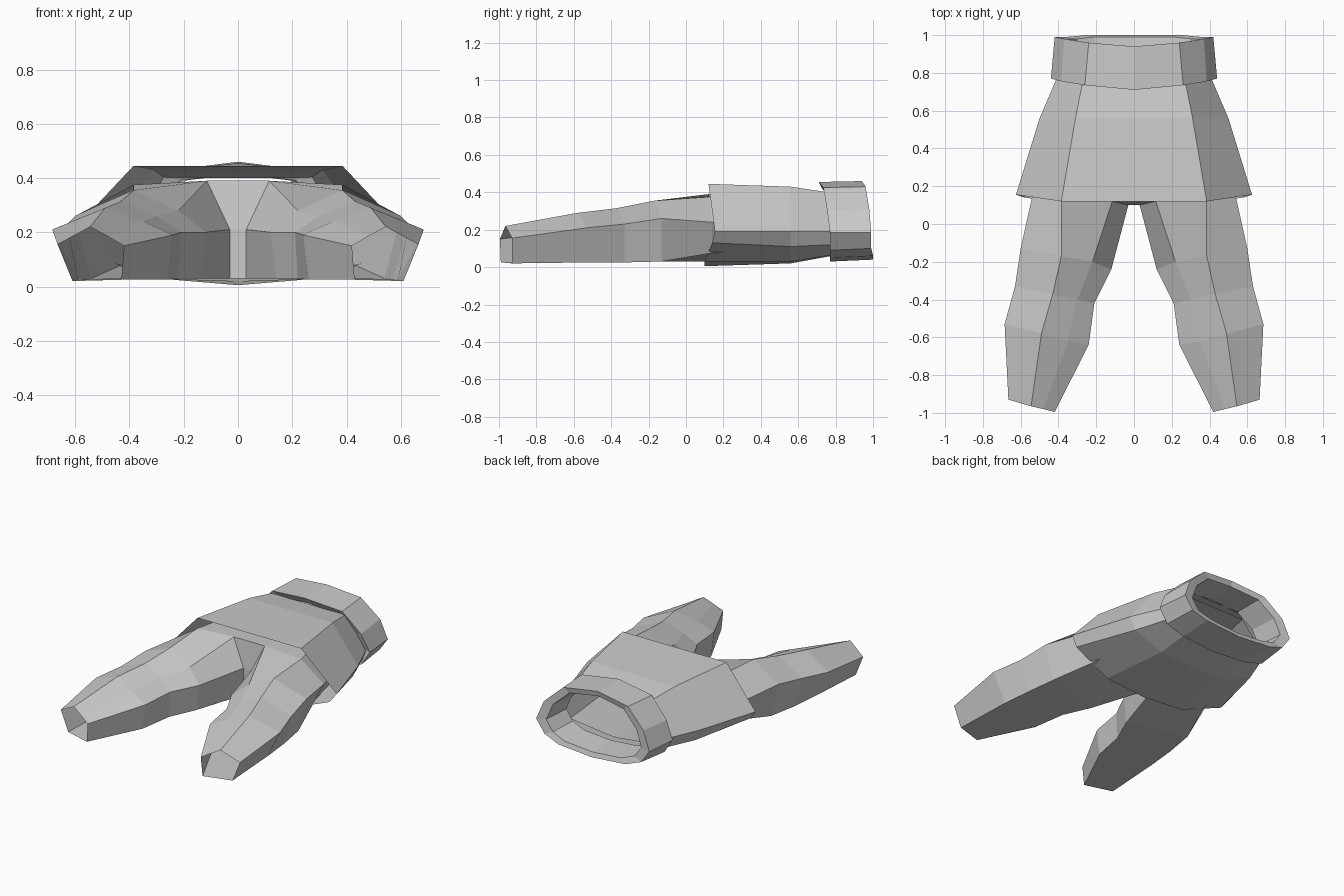
import bpy, bmesh

cube = bpy.data.objects.get("Cube")
if cube:
    bpy.data.objects.remove(cube, do_unlink=True)

cloth = bpy.data.materials.new("light grey cloth")
cloth.use_nodes = True
COLOUR = (0.6, 0.6, 0.6, 1)
cloth.diffuse_color = COLOUR
cloth.node_tree.nodes["Principled BSDF"].inputs["Base Color"].default_value = COLOUR


def loft(name, sections, closed=False):
    """Skin a row of half sections, then mirror them across x = 0."""
    bm = bmesh.new()
    rows = [[bm.verts.new(p) for p in s] for s in sections]
    n = len(rows[0])
    for a, b in zip(rows, rows[1:]):
        for i in range(n if closed else n - 1):
            j = (i + 1) % n
            bm.faces.new((a[i], a[j], b[j], b[i]))
    bm.normal_update()
    mesh = bpy.data.meshes.new(name)
    bm.to_mesh(mesh)
    bm.free()
    mesh.materials.append(cloth)
    obj = bpy.data.objects.new(name, mesh)
    bpy.context.collection.objects.link(obj)
    mirror = obj.modifiers.new("Mirror", "MIRROR")
    mirror.use_clip = True
    mirror.merge_threshold = 0.001
    return obj


def inset(section, scale, dy, centre=0.235):
    """Shrink a section towards the middle of the waist and shift it along y."""
    return [(x * scale, y + dy, centre + (z - centre) * scale) for x, y, z in section]


# Legs: inner edge, inner top, ridge, outer edge, outer sole side, inner sole side
hip = [(.03, .10, .21), (.115, .12, .39), (.385, .12, .375),
       (.54, .14, .24), (.44, .14, .075), (.03, .10, .03)]
legs = loft("legs", [
    hip,
    [(.12, -.24, .20), (.22, -.20, .28), (.385, -.17, .355),
     (.60, -.13, .26), (.54, -.13, .03), (.14, -.24, .03)],
    [(.21, -.42, .20), (.30, -.40, .26), (.43, -.37, .315),
     (.63, -.33, .23), (.57, -.33, .025), (.22, -.42, .03)],
    [(.24, -.64, .19), (.35, -.62, .24), (.49, -.58, .29),
     (.685, -.53, .21), (.59, -.53, .025), (.26, -.64, .025)],
    [(.42, -.995, .15), (.48, -.98, .185), (.545, -.965, .22),
     (.665, -.93, .155), (.61, -.93, .02), (.43, -.99, .025)],
], closed=True)

# Crotch panel bridging the legs
loft("crotch_panel", [
    [(0, .12, .39), (0, .10, .21), (0, .10, .03)],
    [hip[1], hip[0], hip[5]],
])

# Pelvis inside the skirt, from the hips to the waist
loft("pelvis", [
    [(0, .12, .39)] + hip[1:5] + [(.03, .10, .03), (0, .10, .03)],
    [(0, .74, .37), (.10, .74, .37), (.25, .74, .37), (.37, .76, .20),
     (.33, .76, .12), (.03, .76, .085), (0, .76, .085)],
])

# Skirt, wrapping from the top centre line round to the bottom centre line
loft("skirt", [
    [(0, .12, .445), (.385, .12, .445), (.625, .155, .19),
     (.58, .14, .13), (.30, .10, .03), (0, .10, .005)],
    [(0, .56, .43), (.31, .56, .43), (.50, .56, .19),
     (.46, .56, .11), (.25, .56, .03), (0, .56, .02)],
    [(0, .75, .40), (.27, .76, .40), (.41, .77, .19),
     (.38, .78, .12), (.24, .78, .065), (0, .78, .06)],
])

# Belt with turned-in rims and a hollow inside
belt_front = [(0, .71, .455), (.26, .735, .425), (.385, .755, .30), (.44, .77, .185),
              (.38, .77, .09), (.25, .77, .05), (0, .77, .03)]
belt_back = [(0, .94, .46), (.24, .96, .43), (.37, .98, .31), (.42, .99, .185),
             (.36, .99, .10), (.25, 1.0, .06), (0, 1.0, .04)]
loft("belt", [
    inset(belt_front, .82, .02),
    belt_front,
    belt_back,
    inset(belt_back, .84, -.01),
    inset(belt_back, .80, -.20),
])

# Make every shell face outwards
for obj in bpy.context.collection.objects:
    if obj.type == "MESH" and cloth.name in obj.data.materials:
        bm = bmesh.new()
        bm.from_mesh(obj.data)
        bmesh.ops.recalc_face_normals(bm, faces=bm.faces)
        mid = sum((f.normal.x * f.calc_area() for f in bm.faces))
        if obj.name != "crotch_panel" and mid < 0:
            bmesh.ops.reverse_faces(bm, faces=bm.faces)
        if obj.name == "crotch_panel" and sum(f.normal.y for f in bm.faces) > 0:
            bmesh.ops.reverse_faces(bm, faces=bm.faces)
        bm.to_mesh(obj.data)
        bm.free()
